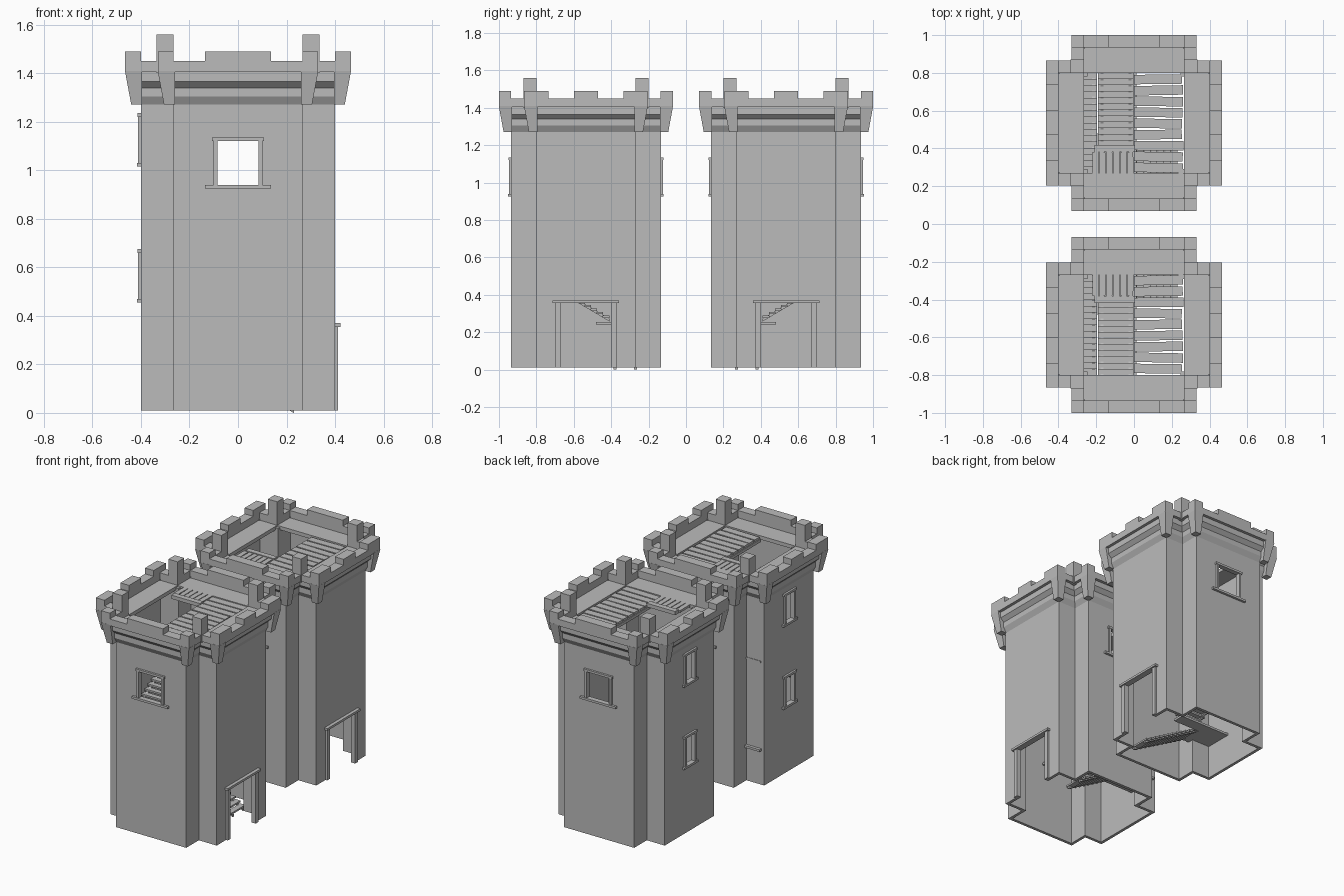
import bpy, bmesh, math, random
from mathutils import Matrix, Vector

random.seed(4)
cube = bpy.data.objects.get("Cube")
if cube:
    bpy.data.objects.remove(cube, do_unlink=True)

stone = bpy.data.materials.new("light_grey")
stone.use_nodes = True
grey = (0.5, 0.5, 0.5, 1)
stone.diffuse_color = grey
stone.node_tree.nodes["Principled BSDF"].inputs["Base Color"].default_value = grey

CY = 0.535            # distance of each tower centre from the middle
REACH, ARM = 0.40, 0.265   # cross plan: arm reach and half width
parts = []


def add_object(name, bm):
    bmesh.ops.recalc_face_normals(bm, faces=bm.faces)
    mesh = bpy.data.meshes.new(name)
    bm.to_mesh(mesh)
    bm.free()
    mesh.materials.append(stone)
    ob = bpy.data.objects.new(name, mesh)
    bpy.context.collection.objects.link(ob)
    parts.append(ob)
    return ob


def box(bm, x0, x1, y0, y1, z0, z1, turn=0):
    centre = Vector(((x0 + x1) / 2, (y0 + y1) / 2, (z0 + z1) / 2))
    m = (Matrix.Translation(centre) @ Matrix.Rotation(turn, 4, 'Z')
         @ Matrix.Diagonal((x1 - x0, y1 - y0, z1 - z0, 1)))
    return bmesh.ops.create_cube(bm, size=1, matrix=m)["verts"]


def cross(offset):
    r, a = REACH + offset, ARM + offset
    quarter = [(r, -a), (r, a), (a, a)]
    pts = []
    for k in range(4):
        for x, y in quarter:
            for _ in range(k):
                x, y = -y, x
            pts.append((x, y))
    return pts


# Tower shell: cross plan swept through a closed wall profile
profile = [(0, .01), (0, 1.27), (.02, 1.305), (.02, 1.34), (.045, 1.365),
           (.045, 1.405), (.065, 1.405), (.065, 1.45), (0, 1.45), (0, 1.39),
           (-.02, 1.39), (-.02, .01)]
bm = bmesh.new()
rings = [[bm.verts.new((x, y, z)) for x, y in cross(o)] for o, z in profile]
for i, ring in enumerate(rings):
    nxt = rings[(i + 1) % len(rings)]
    for j in range(len(ring)):
        k = (j + 1) % len(ring)
        bm.faces.new((ring[j], ring[k], nxt[k], nxt[j]))
walls = add_object("tower_walls", bm)

# Openings: doorway, end windows and side windows
bm = bmesh.new()
box(bm, .3, .5, -.135, .135, -.1, .355)
box(bm, -.085, .085, -.6, .6, .94, 1.12)
for z in (.47, 1.03):
    box(bm, -.5, -.3, -.045, .045, z, z + .19)
cutter = add_object("opening_cutter", bm)
parts.remove(cutter)
cutter.hide_render = True
mod = walls.modifiers.new("openings", 'BOOLEAN')
mod.operation = 'DIFFERENCE'
mod.solver = 'EXACT'
mod.object = cutter
bpy.context.view_layer.update()
cut_mesh = bpy.data.meshes.new_from_object(
    walls.evaluated_get(bpy.context.evaluated_depsgraph_get()))
walls.modifiers.clear()
walls.data = cut_mesh
bpy.data.objects.remove(cutter, do_unlink=True)

# Merlons on each arm, with wrapped corners
bm = bmesh.new()
for k in range(4):
    verts = []
    half, corner = (.065, .20) if k % 2 == 0 else (.135, .265)
    verts += box(bm, .40, .465, -half, half, 1.45, 1.49)
    for s in (-1, 1):
        lo, hi = sorted((s * corner, s * .33))
        verts += box(bm, .40, .465, lo, hi, 1.45, 1.49)
    bmesh.ops.rotate(bm, verts=verts, matrix=Matrix.Rotation(k * math.pi / 2, 3, 'Z'))
add_object("merlons", bm)

# Tall posts in the notches
bm = bmesh.new()
for sx in (-1, 1):
    for sy in (-1, 1):
        x0, x1 = sorted((sx * .265, sx * .335))
        y0, y1 = sorted((sy * .265, sy * .335))
        box(bm, x0, x1, y0, y1, 1.4, 1.56)
add_object("notch_posts", bm)

# Tapered brackets under the arm corners
bm = bmesh.new()
for k in range(4):
    for s in (-1, 1):
        verts = box(bm, .395, .466, min(s * .26, s * .331), max(s * .26, s * .331), 1.27, 1.41)
        for v in verts:
            if v.co.z < 1.3:
                if v.co.x > .43:
                    v.co.x = .44
                if abs(v.co.y) > .3:
                    v.co.y = s * .305
        bmesh.ops.rotate(bm, verts=verts, matrix=Matrix.Rotation(k * math.pi / 2, 3, 'Z'))
add_object("corner_brackets", bm)

# Walkway behind the parapet
bm = bmesh.new()
for k in range(4):
    verts = box(bm, .265, .40, -.265, .265, 1.375, 1.4)
    bmesh.ops.rotate(bm, verts=verts, matrix=Matrix.Rotation(k * math.pi / 2, 3, 'Z'))
add_object("walkway", bm)


def frame(name, half, z0, z1, sill, turn):
    # Timber frame on the +x face, turned to the wanted wall
    bm = bmesh.new()
    for s in (-1, 1):
        lo, hi = sorted((s * half, s * (half + .015)))
        box(bm, .385, .412, lo, hi, z0, z1)
    box(bm, .385, .414, -half - .022, half + .022, z1, z1 + .015)
    box(bm, .385, .416, -half - sill, half + sill, z0 - .015, z0)
    bmesh.ops.rotate(bm, verts=bm.verts, matrix=Matrix.Rotation(turn, 3, 'Z'))
    add_object(name, bm)


frame("front_window_frame", .085, .94, 1.12, .05, -math.pi / 2)
frame("back_window_frame", .085, .94, 1.12, .05, math.pi / 2)
frame("lower_side_window_frame", .045, .47, .66, .03, math.pi)
frame("upper_side_window_frame", .045, 1.03, 1.22, .03, math.pi)

# Door frame
bm = bmesh.new()
for s in (-1, 1):
    lo, hi = sorted((s * .135, s * .165))
    box(bm, .385, .413, lo, hi, .01, .355)
box(bm, .38, .423, -.178, .178, .355, .37)
add_object("door_frame", bm)

# Top floor planks, slightly uneven
bm = bmesh.new()
for i in range(9):
    y = -.262 + i * .0585
    box(bm, 0, .262 - random.uniform(0, .01), y, y + .05, 1.38, 1.395,
        random.uniform(-.02, .02))
for i in range(6):
    x = -.22 + i * .037
    box(bm, x, x + .032, -.295, -.155, 1.385, 1.4, random.uniform(-.03, .03))
box(bm, -.21, .005, -.155, -.118, 1.38, 1.405)
box(bm, -.005, .012, -.265, .265, 1.36, 1.38)
add_object("top_floor_planks", bm)


def flight(name, start, end, width, count):
    # Open stair from start to end with side stringers
    a, b = Vector(start), Vector(end)
    run = Vector((b.x - a.x, b.y - a.y, 0))
    length, rise = run.length, b.z - a.z
    bm = bmesh.new()
    tread = length / count
    for i in range(count):
        z = rise * (i + 1) / count
        box(bm, i * tread, (i + 1.1) * tread, -width / 2, width / 2, z - .012, z)
    for s in (-1, 1):
        y = s * (width / 2 - .02)
        for v in box(bm, 0, length, y - .008, y + .008, -.012, .004):
            v.co.z += rise * v.co.x / length
    place = Matrix.Translation(a) @ Matrix.Rotation(math.atan2(run.y, run.x), 4, 'Z')
    bmesh.ops.transform(bm, matrix=place, verts=bm.verts)
    add_object(name, bm)


flight("lower_stair", (.23, -.21, .012), (-.2, -.21, .25), .15, 12)
flight("middle_stair", (-.095, -.125, .27), (-.095, .265, .5), .19, 12)
flight("upper_stair", (-.285, .265, .51), (-.285, -.265, .85), .18, 16)

# Stair landings
bm = bmesh.new()
box(bm, -.38, -.2, -.285, -.055, .24, .255)
box(bm, -.2, 0, -.135, -.055, .24, .255)
box(bm, -.24, 0, .265, .375, .495, .51)
add_object("stair_landings", bm)

# Move the tower into place and mirror it for the second one
for ob in list(parts):
    ob.data.transform(Matrix.Translation((0, CY, 0)))
    twin = ob.copy()
    twin.data = ob.data.copy()
    twin.data.transform(Matrix.Diagonal((1, -1, 1, 1)))
    twin.data.flip_normals()
    bpy.context.collection.objects.link(twin)
    twin.name = "front_" + ob.name
    ob.name = "back_" + ob.name
